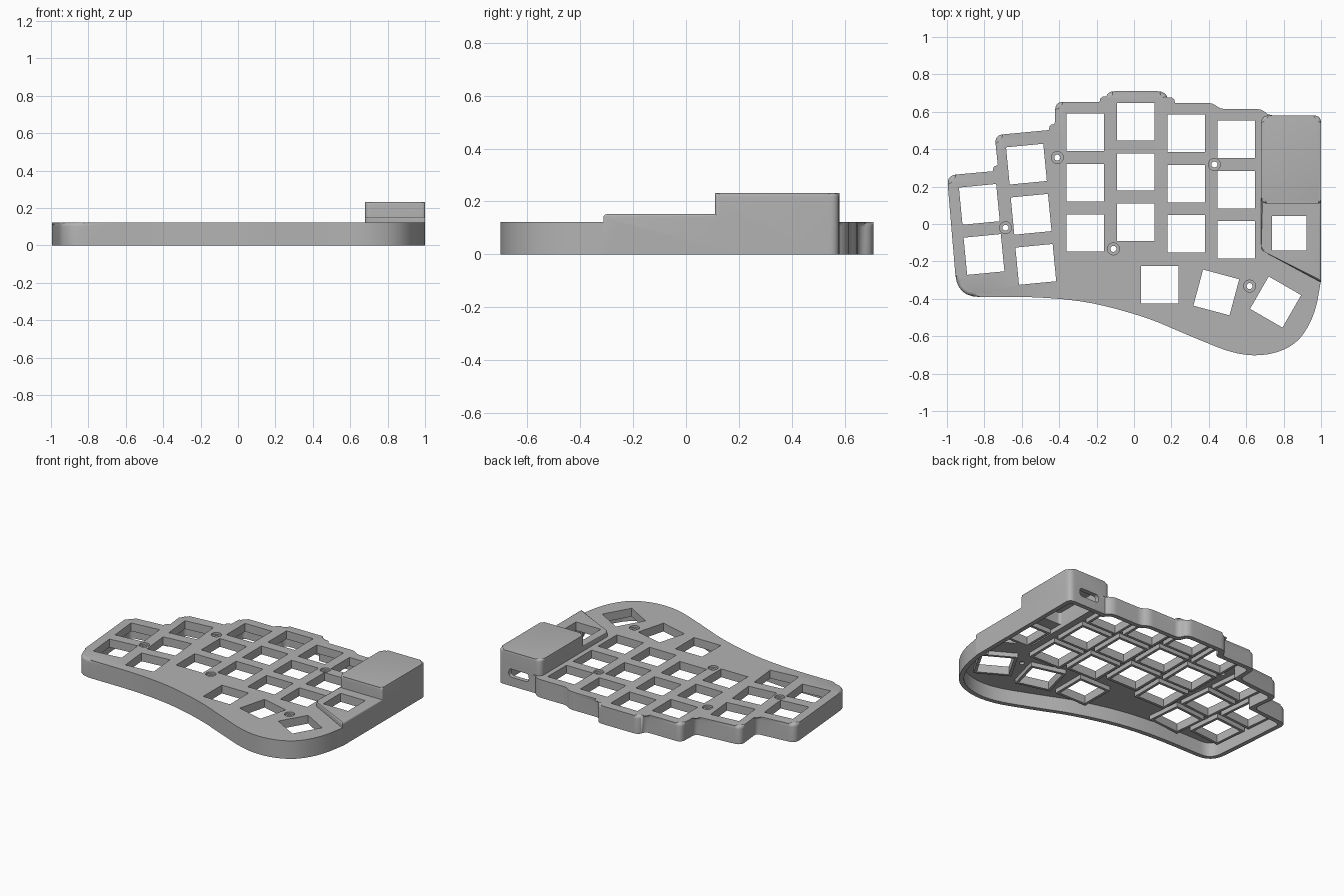
import bpy, bmesh, math
from mathutils import Vector, Matrix

if "Cube" in bpy.data.objects:
    bpy.data.objects.remove(bpy.data.objects["Cube"], do_unlink=True)

grey = bpy.data.materials.new("case grey")
grey.use_nodes = True
COLOUR = (0.45, 0.45, 0.45, 1)
grey.diffuse_color = COLOUR
grey.node_tree.nodes["Principled BSDF"].inputs["Base Color"].default_value = COLOUR


def rounded(corners, steps=6):
    """Round each (x, y, reach) corner with a small quadratic curve."""
    out = []
    for i, (x, y, r) in enumerate(corners):
        p = Vector((x, y))
        a = Vector(corners[i - 1][:2]) - p
        b = Vector(corners[(i + 1) % len(corners)][:2]) - p
        if r == 0:
            out.append(p)
            continue
        a = p + a.normalized() * min(r, a.length / 2)
        b = p + b.normalized() * min(r, b.length / 2)
        for k in range(steps + 1):
            t = k / steps
            q = a * (1 - t) ** 2 + p * 2 * t * (1 - t) + b * t * t
            if not out or (q - out[-1]).length > 1e-4:
                out.append(q)
    if (out[0] - out[-1]).length < 1e-4:
        out.pop()
    return out


def inset(corners, d):
    """Move every side of a counter-clockwise outline inwards."""
    out = []
    for i, (x, y, r) in enumerate(corners):
        p = Vector((x, y))
        a = (p - Vector(corners[i - 1][:2])).normalized()
        b = (Vector(corners[(i + 1) % len(corners)][:2]) - p).normalized()
        na, nb = Vector((-a.y, a.x)), Vector((-b.y, b.x))
        q = p + (na + nb) * d / (1 + na.dot(nb))
        out.append((q.x, q.y, r * 0.7))
    return out


def add_prism(bm, outline, z0, z1, bevel=0, matrix=None):
    low = [bm.verts.new((p[0], p[1], z0)) for p in outline]
    high = [bm.verts.new((p[0], p[1], z1)) for p in outline]
    n = len(low)
    bm.faces.new(low[::-1])
    top = bm.faces.new(high)
    for i in range(n):
        j = (i + 1) % n
        bm.faces.new((low[i], low[j], high[j], high[i]))
    if matrix:
        bmesh.ops.transform(bm, matrix=matrix, verts=low + high)
    if bevel:
        bmesh.ops.bevel(bm, geom=list(top.edges), offset=bevel, segments=4,
                        profile=0.5, affect='EDGES', clamp_overlap=False)


def make(name, *prisms):
    bm = bmesh.new()
    for args in prisms:
        add_prism(bm, *args)
    bmesh.ops.recalc_face_normals(bm, faces=bm.faces)
    mesh = bpy.data.meshes.new(name)
    bm.to_mesh(mesh)
    bm.free()
    mesh.materials.append(grey)
    obj = bpy.data.objects.new(name, mesh)
    bpy.context.collection.objects.link(obj)
    return obj


def combine(target, other, operation):
    mod = target.modifiers.new(operation, 'BOOLEAN')
    mod.operation, mod.solver, mod.object = operation, 'EXACT', other
    bpy.context.view_layer.objects.active = target
    bpy.ops.object.modifier_apply(modifier=mod.name)
    bpy.data.objects.remove(other, do_unlink=True)


def square(x, y, angle, size):
    h, turn = size / 2, Matrix.Rotation(math.radians(angle), 2)
    return [turn @ Vector(c) + Vector((x, y)) for c in ((-h, -h), (h, -h), (h, h), (-h, h))]


def circle(x, y, r, n=24):
    return [(x + r * math.cos(math.tau * i / n), y + r * math.sin(math.tau * i / n)) for i in range(n)]


# Outlines: corner position and how far the rounding reaches
BODY = [(-0.945, -0.39, .12), (-0.35, -0.39, 1), (0.05, -0.49, 1), (0.3, -0.6, 1),
        (0.6, -0.72, 1), (0.85, -0.67, 1), (0.965, -0.5, 1), (1, -0.3, .02),
        (0.98, -0.26, 0), (0.98, 0.56, 0), (0.735, 0.56, 0), (0.69, 0.615, .04),
        (0.46, 0.615, .03), (0.42, 0.648, .035), (0.19, 0.648, .03), (0.165, 0.71, .04),
        (-0.14, 0.71, .04), (-0.155, 0.652, .03), (-0.42, 0.652, .04), (-0.425, 0.505, .03),
        (-0.745, 0.475, .045), (-0.725, 0.285, .03), (-1, 0.26, .05)]
STEP = [(0.68, -0.14, .02), (1, -0.312, 0), (1, 0.2, 0), (0.68, 0.2, 0)]
BOX = [(0.68, 0.11, .03), (1, 0.11, .015), (1, 0.58, .04), (0.68, 0.58, .04)]
WALL = 0.03

# Key openings: straight columns, tilted columns, thumb keys, raised key
keys = []
for x, y in ((-0.26, 0.49), (0.01, 0.547), (0.28, 0.485), (0.547, 0.453)):
    keys += [(x, y - 0.269 * row, 0, 0.2) for row in range(3)]
for x, y, count in ((-0.575, 0.32, 3), (-0.827, 0.105, 2)):
    keys += [(x + 0.025 * row, y - 0.268 * row, 5.5, 0.2) for row in range(count)]
keys += [(0.137, -0.325, 0, 0.2), (0.44, -0.366, -15, 0.2), (0.757, -0.417, -30, 0.2)]
raised_key = (0.83, -0.05, 0, 0.185)
screws = [(-0.41, 0.355), (-0.687, -0.02), (-0.11, -0.133), (0.43, 0.318), (0.618, -0.332)]

# Solid case: main body, raised step and controller box
case = make("keyboard_case", (rounded(BODY), 0, 0.122, 0.02))
combine(case, make("step", (rounded(STEP), 0, 0.152, 0.01)), 'UNION')
combine(case, make("controller_box", (rounded(BOX), 0, 0.231, 0.014)), 'UNION')

# Hollow inside, open at the bottom
for outline, top in ((BODY, 0.095), (STEP, 0.125), (BOX, 0.205)):
    combine(case, make("cavity", (rounded(inset(outline, WALL)), -0.1, top)), 'DIFFERENCE')

# Rims under the openings, then the openings and screw holes
rims = [(square(x, y, a, s + 0.036), 0.066, 0.108) for x, y, a, s in keys]
rims.append((square(*raised_key[:3], 0.22), 0.094, 0.138))
combine(case, make("rims", *rims), 'UNION')
openings = [(square(*k), -0.05, 0.3) for k in keys + [raised_key]]
openings += [(circle(x, y, 0.016), -0.05, 0.3) for x, y in screws]
combine(case, make("openings", *openings), 'DIFFERENCE')
sinks = [(circle(x, y, 0.032), 0.108, 0.3) for x, y in screws]
combine(case, make("screw_sinks", *sinks), 'DIFFERENCE')

# Cable port through the back of the box
port = rounded([(0.77, 0.06, .025), (0.92, 0.06, .025), (0.92, 0.115, .025), (0.77, 0.115, .025)])
combine(case, make("port", (port, -0.65, -0.5, 0, Matrix.Rotation(math.pi / 2, 4, 'X'))), 'DIFFERENCE')

bpy.ops.object.select_all(action='DESELECT')
case.select_set(True)
bpy.context.view_layer.objects.active = case
bpy.ops.object.shade_smooth_by_angle(angle=math.radians(35))
